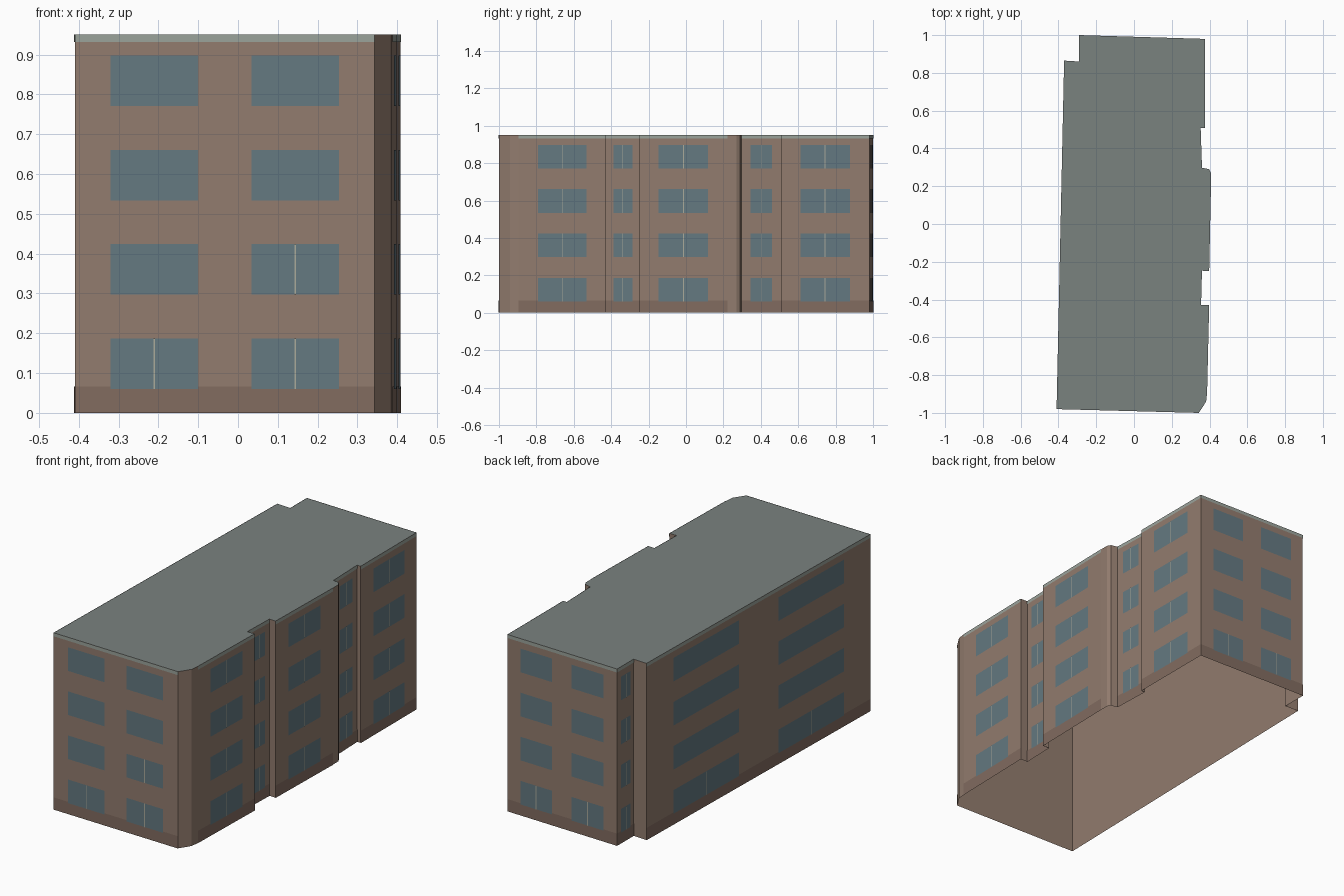
import bpy
import bmesh
from mathutils import Vector

if "Cube" in bpy.data.objects:
    bpy.data.objects.remove(bpy.data.objects["Cube"])

H = 0.95            # eaves height
PLINTH = 0.066      # top of the dark base band
TRIM = 0.932        # bottom of the pale roof trim
FLOORS = [0.06 + 0.237 * i for i in range(4)]
WIN_H = 0.127


def material(name, r, g, b):
    m = bpy.data.materials.new(name)
    lin = [(c / 255 / 12.92 if c < 11 else ((c / 255 + 0.055) / 1.055) ** 2.4) for c in (r, g, b)]
    m.diffuse_color = (*lin, 1)
    m.use_nodes = True
    m.node_tree.nodes["Principled BSDF"].inputs["Base Color"].default_value = m.diffuse_color
    return m


WALL = material("wall_brown", 146, 124, 110)
BASE = material("plinth_brown", 130, 108, 96)
ROOF = material("roof_grey", 122, 130, 127)
PALE = material("trim_pale", 155, 163, 155)
GLASS = material("glass_blue", 100, 121, 129)
BAR = material("mullion_cream", 170, 170, 155)

# Footprint, counter-clockwise from the front left corner
PLAN = [Vector(p) for p in [
    (-0.41, -0.98), (0.343, -1.0), (0.382, -0.94), (0.387, -0.895), (0.398, -0.428),
    (0.355, -0.428), (0.36, -0.247), (0.398, -0.25), (0.408, 0.223), (0.408, 0.27),
    (0.397, 0.29), (0.36, 0.298), (0.353, 0.507), (0.375, 0.507), (0.375, 0.98),
    (-0.29, 1.0), (-0.29, 0.86), (-0.37, 0.865)]]

# Wall start corner -> number of window columns
FACADES = {0: 2, 3: 1, 5: 1, 7: 1, 11: 1, 13: 1, 14: 2, 15: 1, 17: 2}


def make_object(name, bm, mat):
    mesh = bpy.data.meshes.new(name)
    bm.to_mesh(mesh)
    bm.free()
    mesh.materials.append(mat)
    ob = bpy.data.objects.new(name, mesh)
    bpy.context.collection.objects.link(ob)
    return ob


def panel(bm, wall, u0, u1, z0, z1, lift):
    """Flat panel on a wall, u measured as a fraction along it."""
    a, b = PLAN[wall], PLAN[(wall + 1) % len(PLAN)]
    d = (b - a).normalized()
    n = Vector((d.y, -d.x)) * lift
    p, q = a.lerp(b, u0) + n, a.lerp(b, u1) + n
    bm.faces.new([bm.verts.new(v) for v in
                  ((p.x, p.y, z0), (q.x, q.y, z0), (q.x, q.y, z1), (p.x, p.y, z1))])


# Outer walls, open underneath
bm = bmesh.new()
low = [bm.verts.new((p.x, p.y, 0)) for p in PLAN]
top = [bm.verts.new((p.x, p.y, H)) for p in PLAN]
for i in range(len(PLAN)):
    j = (i + 1) % len(PLAN)
    bm.faces.new((low[i], low[j], top[j], top[i]))
make_object("walls", bm, WALL)

# Flat roof
bm = bmesh.new()
bm.faces.new([bm.verts.new((p.x, p.y, H)) for p in PLAN])
make_object("roof", bm, ROOF)

# Facade bands, windows and mullions
plinth, trim, glass, bars = (bmesh.new() for _ in range(4))
for wall, columns in FACADES.items():
    length = (PLAN[(wall + 1) % len(PLAN)] - PLAN[wall]).length
    panel(plinth, wall, 0, 1, 0, PLINTH, 0.0015)
    panel(trim, wall, 0, 1, TRIM, H, 0.0015)
    centres = [0.5] if columns == 1 else [0.265, 0.735]
    half = 0.28 if columns == 1 else 0.146
    bar = 0.002 / length
    for floor, z in enumerate(FLOORS):
        for k, c in enumerate(centres):
            panel(glass, wall, c - half, c + half, z, z + WIN_H, 0.003)
            if columns == 1 or floor == 0 or (wall == 0 and floor == 1 and k == 1):
                panel(bars, wall, c - bar, c + bar, z, z + WIN_H, 0.0045)
make_object("plinth_band", plinth, BASE)
make_object("roof_trim", trim, PALE)
make_object("window_glass", glass, GLASS)
make_object("window_mullions", bars, BAR)
